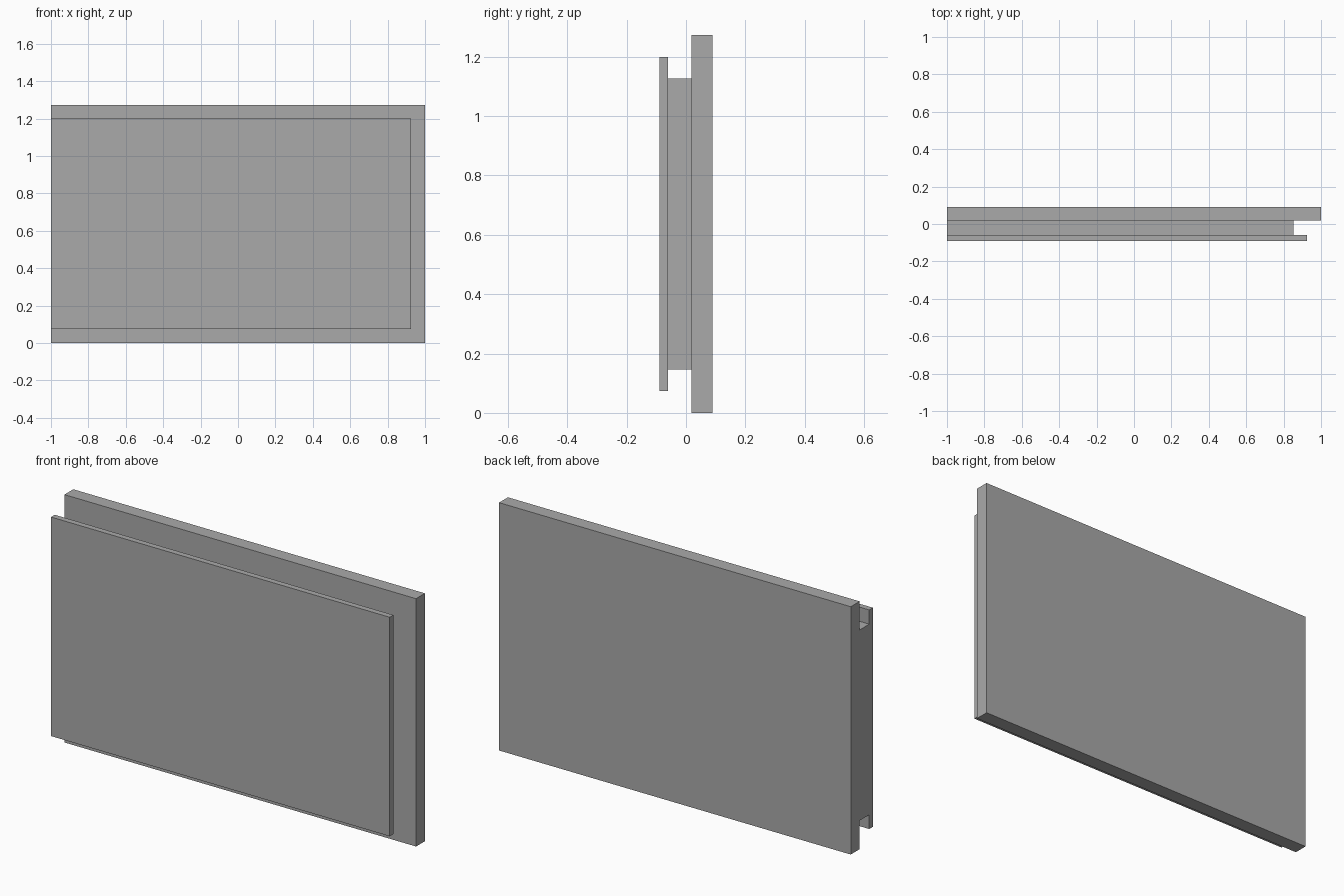
import bpy

if "Cube" in bpy.data.objects:
    bpy.data.objects.remove(bpy.data.objects["Cube"], do_unlink=True)

# One plain grey for every part
GREY = (0.4, 0.4, 0.4, 1)
grey = bpy.data.materials.new("plain_grey")
grey.use_nodes = True
grey.diffuse_color = GREY
grey.node_tree.nodes["Principled BSDF"].inputs["Base Color"].default_value = GREY

HEIGHT = 1.274
LEFT_END = -1.0   # all layers are flush at this end


def slab(name, inset, y_front, y_back):
    """Flat layer stepped in by inset at the top, bottom and +x end."""
    x_end = 1.0 - inset
    bpy.ops.mesh.primitive_cube_add(size=1)
    ob = bpy.context.object
    ob.name = ob.data.name = name
    ob.location = ((LEFT_END + x_end) / 2, (y_front + y_back) / 2, HEIGHT / 2)
    ob.scale = (x_end - LEFT_END, y_back - y_front, HEIGHT - 2 * inset)
    bpy.ops.object.transform_apply(location=False, rotation=False, scale=True)
    ob.data.materials.append(grey)
    return ob


# Three stacked layers, back to front
slab("back_panel", 0, 0.018, 0.09)
slab("recessed_core", 0.147, -0.06, 0.018)
slab("front_panel", 0.074, -0.09, -0.06)
